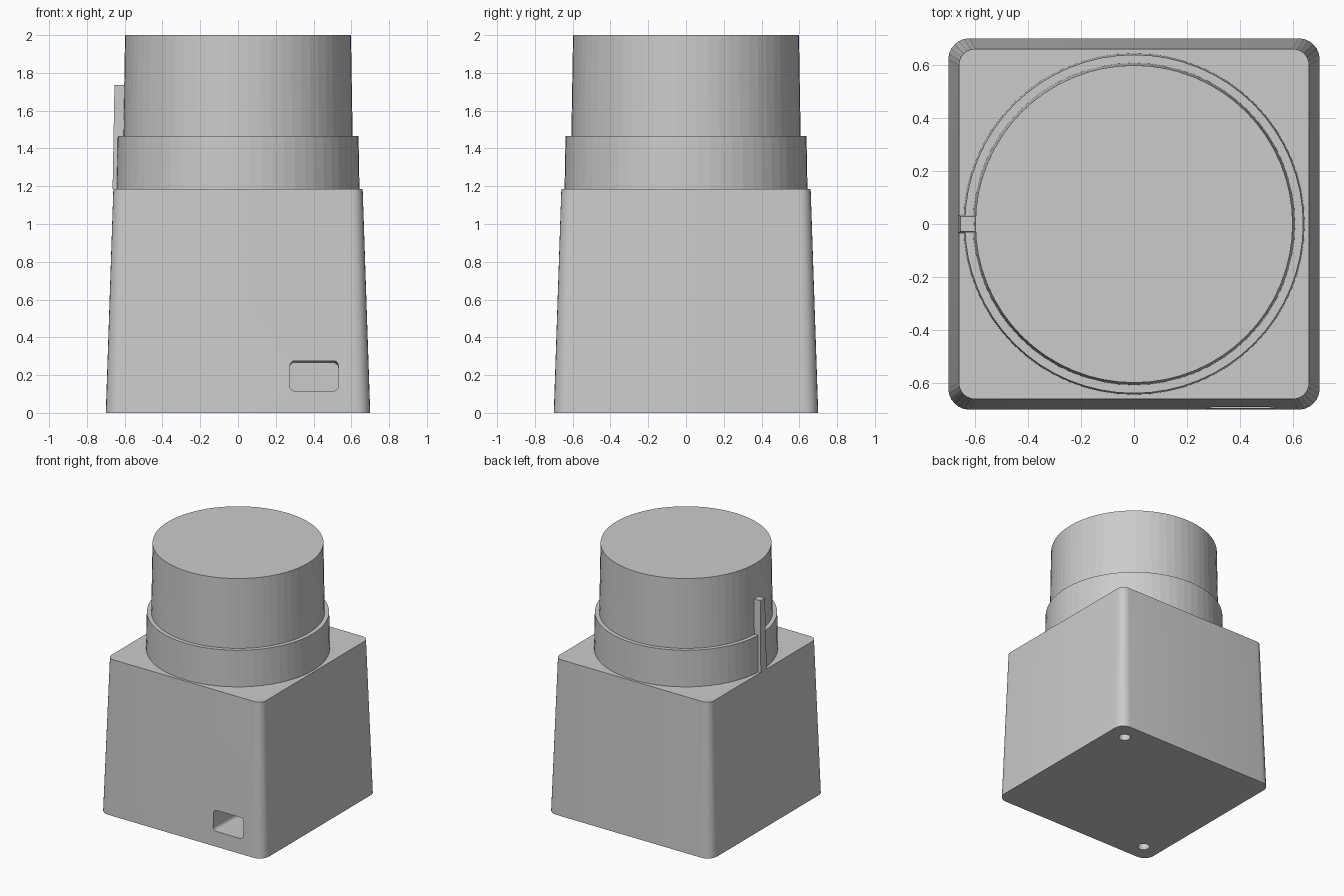
import bpy, bmesh, math
from mathutils import Vector

if "Cube" in bpy.data.objects:
    bpy.data.objects.remove(bpy.data.objects["Cube"])


def loft(name, rings):
    """Closed solid through a list of matching point rings."""
    bm = bmesh.new()
    loops = [[bm.verts.new(p) for p in ring] for ring in rings]
    n = len(loops[0])
    for a, b in zip(loops, loops[1:]):
        for i in range(n):
            j = (i + 1) % n
            bm.faces.new((a[i], a[j], b[j], b[i]))
    bm.faces.new(loops[0][::-1])
    bm.faces.new(loops[-1])
    bmesh.ops.recalc_face_normals(bm, faces=bm.faces)
    mesh = bpy.data.meshes.new(name)
    bm.to_mesh(mesh)
    bm.free()
    obj = bpy.data.objects.new(name, mesh)
    bpy.context.collection.objects.link(obj)
    return obj


def rounded(hx, hy, r, steps=6):
    """Rounded rectangle outline centred on the origin."""
    pts = []
    for k, (sx, sy) in enumerate([(1, 1), (-1, 1), (-1, -1), (1, -1)]):
        for s in range(steps + 1):
            a = math.pi / 2 * (k + s / steps)
            pts.append((sx * (hx - r) + r * math.cos(a),
                        sy * (hy - r) + r * math.sin(a)))
    return pts


def circle(r, z, n=64, cx=0, cy=0):
    return [Vector((cx + r * math.cos(2 * math.pi * i / n),
                    cy + r * math.sin(2 * math.pi * i / n), z)) for i in range(n)]


# Tapered base block
body = loft("base_block", [
    [(x, y, 0) for x, y in rounded(0.70, 0.70, 0.08)],
    [(x, y, 1.185) for x, y in rounded(0.66, 0.66, 0.06)]])

# Front port, cut square to the leaning wall
lean = 0.04 / 1.185
cutters = [loft("port_cutter", [
    [(0.403 + x, y, 0.196 + z - (y + 0.693) * lean) for x, z in rounded(0.128, 0.08, 0.025)]
    for y in (-0.80, -0.34)])]

# Screw holes in two opposite bottom corners
for s in (1, -1):
    cutters.append(loft("screw_hole_cutter", [
        circle(0.042, z, 24, s * 0.56, s * 0.56) for z in (-0.1, 0.12)]))

bpy.context.view_layer.objects.active = body
for cutter in cutters:
    mod = body.modifiers.new("cut", 'BOOLEAN')
    mod.operation = 'DIFFERENCE'
    mod.solver = 'EXACT'
    mod.object = cutter
    bpy.ops.object.modifier_apply(modifier=mod.name)
    bpy.data.objects.remove(cutter)
body.select_set(True)
bpy.ops.object.shade_smooth_by_angle(angle=math.radians(30))

# Collar and drum as one stepped round
loft("collar_and_drum", [circle(0.643, 1.185), circle(0.638, 1.465),
                         circle(0.607, 1.465), circle(0.598, 2.0)])

# Upright key strip on the left side
loft("key_strip", [
    [(x0, -w, z), (-0.58, -w, z), (-0.58, w, z), (x0, w, z)]
    for x0, w, z in ((-0.664, 0.036, 1.185), (-0.654, 0.028, 1.735))])
